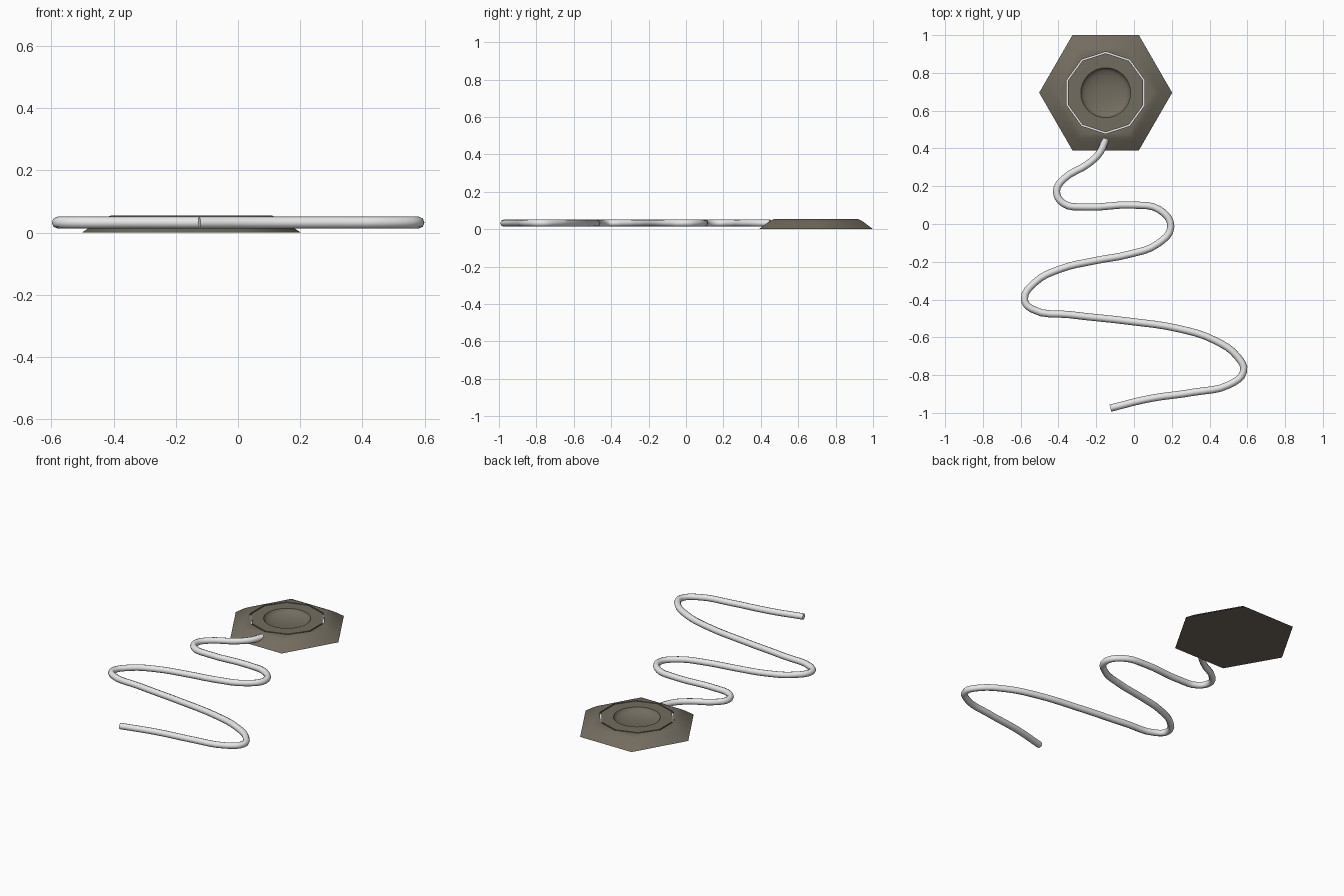
import bpy, bmesh, math

if "Cube" in bpy.data.objects:
    bpy.data.objects.remove(bpy.data.objects["Cube"])

CX, CY = -0.15, 0.695


def material(name, rgb):
    m = bpy.data.materials.new(name)
    m.diffuse_color = (*rgb, 1)
    m.use_nodes = True
    m.node_tree.nodes["Principled BSDF"].inputs["Base Color"].default_value = m.diffuse_color
    return m


brown = material("dull_brown", (0.17, 0.15, 0.115))
white = material("light_grey", (0.8, 0.8, 0.8))


def smooth(ob, angle):
    bpy.ops.object.select_all(action='DESELECT')
    ob.select_set(True)
    bpy.context.view_layer.objects.active = ob
    bpy.ops.object.shade_smooth_by_angle(angle=math.radians(angle))


# hexagonal base: rings (sides, radius, z, start angle) from rim to bowl centre
bm = bmesh.new()


def ring(n, r, z, start=0.0):
    vs = [bm.verts.new((CX + r * math.cos(start + math.tau * i / n),
                        CY + r * math.sin(start + math.tau * i / n), z)) for i in range(n)]
    return [bm.edges.new((vs[i], vs[(i + 1) % n])) for i in range(n)], vs


def strip(a, b, mat=0):
    if len(a[1]) == len(b[1]):
        n = len(a[1])
        faces = [bm.faces.new((a[1][i], a[1][(i + 1) % n], b[1][(i + 1) % n], b[1][i])) for i in range(n)]
    else:
        res = bmesh.ops.triangle_fill(bm, edges=a[0] + b[0], use_beauty=True, normal=(0, 0, 1))
        faces = [g for g in res["geom"] if isinstance(g, bmesh.types.BMFace)]
    for f in faces:
        f.material_index = mat


T = 0.055
A = math.pi / 2
rim = ring(6, 0.352, 0.0)
bm.faces.new(rim[1][::-1])
prev = rim
for r, z in [(0.297, 0.036), (0.275, 0.048), (0.258, T)]:
    nxt = ring(6, r, z)
    strip(prev, nxt)
    prev = nxt
# decagonal groove with a pale floor
for n, r, z, mat in [(10, 0.217, T, 0), (10, 0.217, T - 0.012, 0),
                     (10, 0.209, T - 0.012, 1), (10, 0.209, T, 0)]:
    nxt = ring(n, r, z, A)
    strip(prev, nxt, mat)
    prev = nxt
# round bowl sunk into the middle
R, D = 0.132, 0.038
for k in range(6):
    t = math.radians(90 * k / 6)
    nxt = ring(40, R * math.cos(t), T - D * math.sin(t), A)
    strip(prev, nxt)
    prev = nxt
bm.faces.new(prev[1])
bmesh.ops.recalc_face_normals(bm, faces=bm.faces)
me = bpy.data.meshes.new("hex_base")
bm.to_mesh(me)
bm.free()
base = bpy.data.objects.new("hex_base", me)
bpy.context.collection.objects.link(base)
me.materials.append(brown)
me.materials.append(white)
smooth(base, 38)

# winding cable lying flat
path = [(-.15, .45), (-.18, .38), (-.245, .317), (-.37, .24), (-.41, .175), (-.375, .11),
        (-.26, .09), (0, .1), (.135, .075), (.195, -.015), (.125, -.105), (-.025, -.16),
        (-.21, -.195), (-.395, -.24), (-.525, -.31), (-.58, -.4), (-.54, -.45), (-.34, -.48),
        (-.025, -.515), (.24, -.555), (.425, -.615), (.55, -.705), (.58, -.78), (.505, -.85),
        (.32, -.89), (.08, -.925), (-.125, -.975)]
cu = bpy.data.curves.new("cable", 'CURVE')
cu.dimensions = '3D'
cu.bevel_depth = 0.019
cu.bevel_resolution = 2
cu.resolution_u = 4
cu.use_fill_caps = True
sp = cu.splines.new('BEZIER')
sp.bezier_points.add(len(path) - 1)
for p, (x, y) in zip(sp.bezier_points, path):
    p.co = (x, y, 0.032)
    p.handle_left_type = p.handle_right_type = 'AUTO'
cable = bpy.data.objects.new("cable", cu)
bpy.context.collection.objects.link(cable)
bpy.ops.object.select_all(action='DESELECT')
cable.select_set(True)
bpy.context.view_layer.objects.active = cable
bpy.ops.object.convert(target='MESH')
cable = bpy.context.view_layer.objects.active
cable.data.materials.clear()
cable.data.materials.append(white)
smooth(cable, 50)
